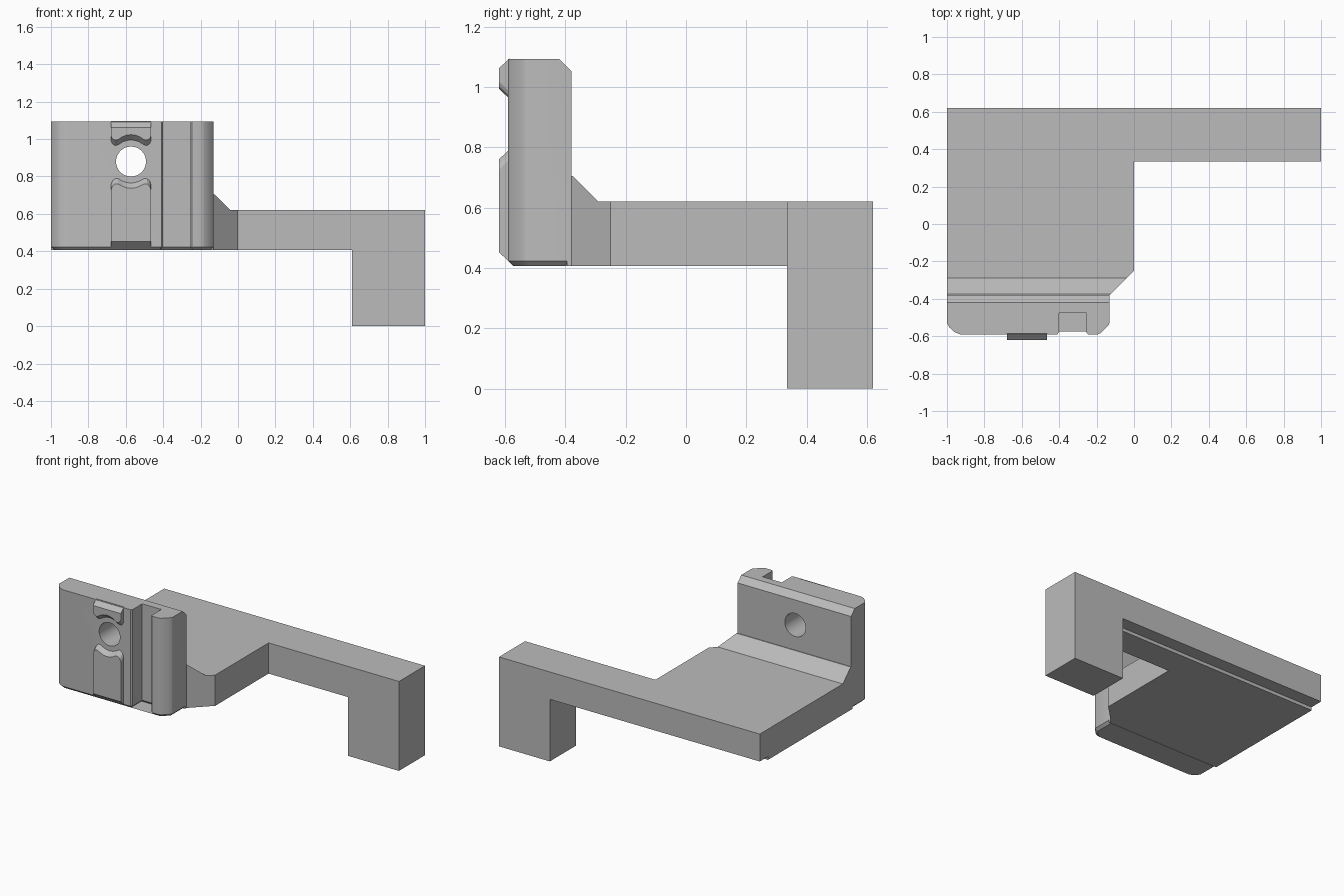
import bpy, bmesh, math
from mathutils import Matrix

cube = bpy.data.objects.get("Cube")
if cube:
    bpy.data.objects.remove(cube)

grey = bpy.data.materials.new("plain grey")
grey.use_nodes = True
grey.diffuse_color = (0.5, 0.5, 0.5, 1)
grey.node_tree.nodes["Principled BSDF"].inputs["Base Color"].default_value = (0.5, 0.5, 0.5, 1)


def finish(name, bm):
    bmesh.ops.recalc_face_normals(bm, faces=bm.faces)
    mesh = bpy.data.meshes.new(name)
    bm.to_mesh(mesh)
    bm.free()
    mesh.materials.append(grey)
    ob = bpy.data.objects.new(name, mesh)
    bpy.context.collection.objects.link(ob)
    return ob


def loft(name, start, end, chamfer=0):
    """Solid between two matching loops, with an optional chamfer round the start."""
    bm = bmesh.new()
    a = [bm.verts.new(p) for p in start]
    b = [bm.verts.new(p) for p in end]
    cap = bm.faces.new(a)
    bm.faces.new(b)
    for i in range(len(a)):
        j = (i + 1) % len(a)
        bm.faces.new((a[i], a[j], b[j], b[i]))
    bmesh.ops.recalc_face_normals(bm, faces=bm.faces)
    if chamfer:
        bmesh.ops.inset_region(bm, faces=[cap], thickness=chamfer, use_even_offset=True)
        for v in cap.verts:
            v.co.z -= chamfer
    return finish(name, bm)


def plan(name, pts, z0, z1, chamfer=0):
    return loft(name, [(x, y, z0) for x, y in pts], [(x, y, z1) for x, y in pts], chamfer)


def side(name, pts, x0, x1):
    return loft(name, [(x0, y, z) for y, z in pts], [(x1, y, z) for y, z in pts])


def cut(ob, tool, operation):
    tool.hide_render = True
    mod = ob.modifiers.new("cut", 'BOOLEAN')
    mod.object, mod.operation, mod.solver = tool, operation, 'EXACT'
    bpy.context.view_layer.objects.active = ob
    bpy.ops.object.modifier_apply(modifier=mod.name)
    bpy.data.objects.remove(tool)


# Flat arm: plan outline trimmed by a side profile with gusset and rear step
arm = plan("arm", [(-1, .62), (1, .62), (1, .335), (0, .335), (0, -.25),
                   (-.13, -.38), (-.13, -.395), (-1, -.395)], .3, .9)
cut(arm, side("arm_profile", [(.7, .62), (.7, .43), (.53, .43), (.53, .407), (-.5, .407),
                              (-.5, .705), (-.375, .705), (-.29, .62)], -1.2, 1.2), 'INTERSECT')

# Leg under the far end
plan("leg", [(.61, .335), (1, .335), (1, .62), (.61, .62)], 0, .44)

# Upright plate with a vertical slot and a chamfered foot
plate = plan("upright_plate", [
    (-1, -.38), (-1, -.53), (-.985, -.555), (-.96, -.578), (-.93, -.59),
    (-.41, -.59), (-.402, -.58), (-.402, -.475), (-.255, -.475), (-.255, -.582),
    (-.245, -.59), (-.195, -.59), (-.18, -.584), (-.135, -.54), (-.13, -.527),
    (-.13, -.38)], .424, 1.093, .017)
cut(plate, side("top_chamfer", [(-.43, 1.103), (-.36, 1.103), (-.36, 1.033)], -1.2, .2), 'DIFFERENCE')

# Round hole through the plate
bm = bmesh.new()
bmesh.ops.create_cone(bm, cap_ends=True, segments=48, radius1=.08, radius2=.08, depth=.5,
                      matrix=Matrix.Translation((-.572, -.48, .88)) @ Matrix.Rotation(math.pi / 2, 4, 'X'))
cut(plate, finish("hole_cutter", bm), 'DIFFERENCE')


# Raised pads above and below the hole, with sloping ends
def pad(name, low, high):
    def loop(y, inset):
        return ([(-.572 + x, y, z + inset) for x, z in low] +
                [(-.572 + x, y, z - inset) for x, z in reversed(high)])
    return loft(name, loop(-.585, -.005), loop(-.62, .028))


def curve(half):
    return [(-x, z) for x, z in half] + [(x, z) for x, z in reversed(half[:-1])]


def flat(half, z):
    return [(x, z) for x, _ in curve(half)]


lower = [(.107, .755), (.1, .775), (.085, .789), (.07, .789), (.045, .775), (.022, .767), (0, .765)]
upper = [(.107, .99), (.1, .975), (.085, .966), (.07, .969), (.045, .985), (.022, .993), (0, .996)]
pad("lower_pad", flat(lower, .424), curve(lower))
pad("upper_pad", curve(upper), flat(upper, 1.091))

# Smooth the round surfaces, keep edges sharp
for ob in bpy.context.collection.objects:
    ob.select_set(ob.name == "upright_plate")
bpy.context.view_layer.objects.active = plate
bpy.ops.object.shade_smooth_by_angle(angle=math.radians(28))
